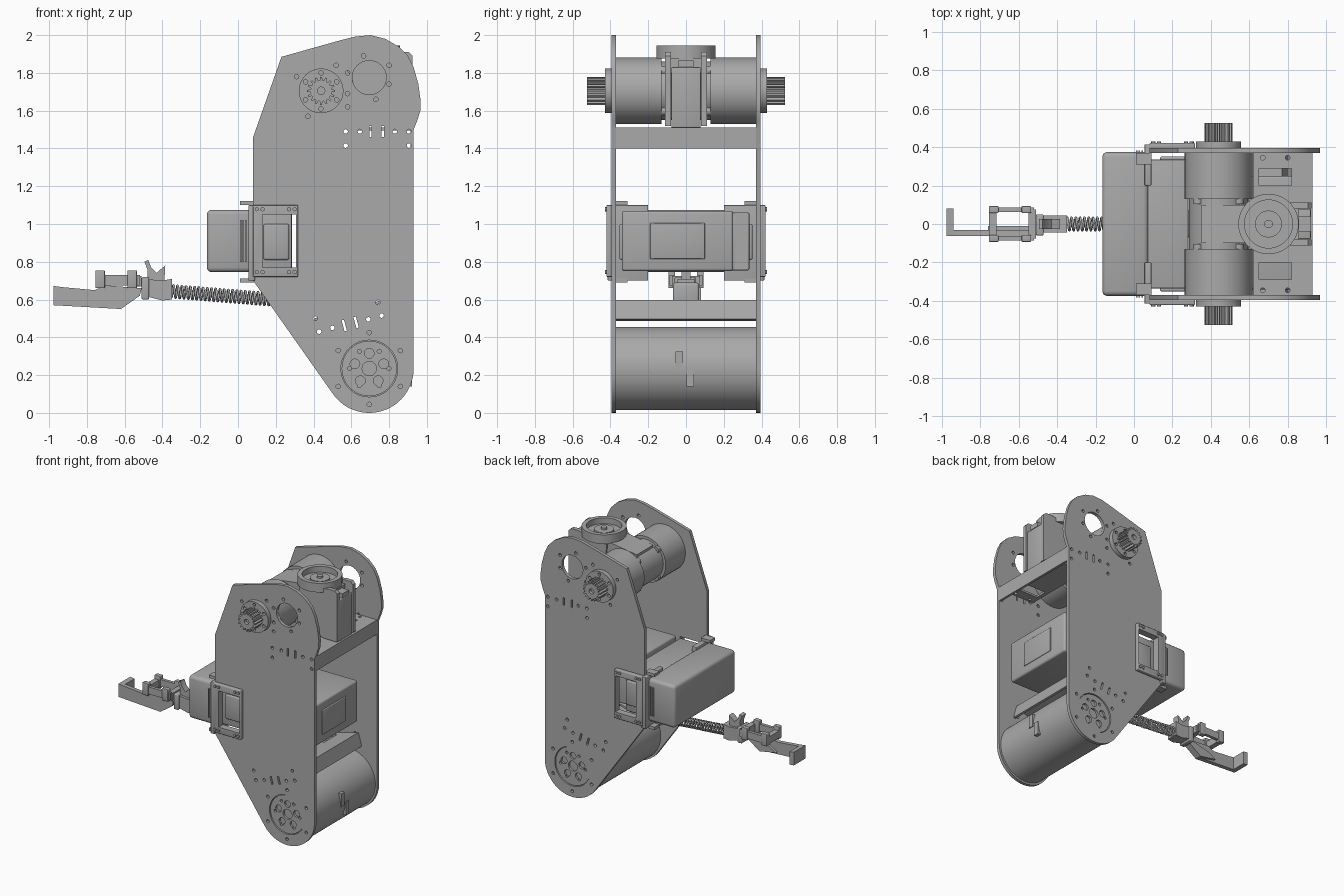
import bpy, bmesh, math
from mathutils import Vector, Matrix

cube = bpy.data.objects.get("Cube")
if cube:
    bpy.data.objects.remove(cube)

grey = bpy.data.materials.new("machine grey")
COLOR = (0.4, 0.4, 0.4, 1)
grey.diffuse_color = COLOR
grey.use_nodes = True
grey.node_tree.nodes["Principled BSDF"].inputs["Base Color"].default_value = COLOR
parts = []


def finish(name, bm):
    bmesh.ops.recalc_face_normals(bm, faces=bm.faces)
    me = bpy.data.meshes.new(name)
    bm.to_mesh(me)
    bm.free()
    me.materials.append(grey)
    ob = bpy.data.objects.new(name, me)
    bpy.context.collection.objects.link(ob)
    parts.append(ob)
    return ob


def prism(name, pts, y0, y1, bevel=0):
    """Extrude an x-z outline along y."""
    bm = bmesh.new()
    face = bm.faces.new([bm.verts.new((x, y0, z)) for x, z in pts])
    new = bmesh.ops.extrude_face_region(bm, geom=[face])["geom"]
    bmesh.ops.translate(bm, vec=(0, y1 - y0, 0),
                        verts=[v for v in new if isinstance(v, bmesh.types.BMVert)])
    if bevel:
        bmesh.ops.bevel(bm, geom=bm.edges[:], offset=bevel, segments=3,
                        profile=0.5, affect='EDGES')
    return finish(name, bm)


def box(name, x0, x1, y0, y1, z0, z1, bevel=0):
    return prism(name, [(x0, z0), (x1, z0), (x1, z1), (x0, z1)], y0, y1, bevel)


def circle(x, z, r, n=48, a0=0.0, a1=360.0):
    full = a1 - a0 >= 360
    steps = n if full else n - 1
    out = []
    for i in range(n):
        a = math.radians(a0 + (a1 - a0) * i / steps)
        out.append((x + r * math.cos(a), z + r * math.sin(a)))
    return out


def cyl(name, x, z, r, y0, y1, n=48):
    return prism(name, circle(x, z, r, n), y0, y1)


def cyl_z(name, x, y, r, z0, z1, n=48):
    ob = cyl(name, 0, 0, r, -z1, -z0, n)
    ob.data.transform(Matrix.Translation((x, y, 0)) @ Matrix.Rotation(-math.pi / 2, 4, 'X'))
    return ob


def cut(ob, *cutters):
    """Subtract cutters, bake the result and discard the cutters."""
    for c in cutters:
        c.hide_render = True
        m = ob.modifiers.new("cut", 'BOOLEAN')
        m.operation, m.solver, m.object = 'DIFFERENCE', 'EXACT', c
    bpy.context.view_layer.update()
    dg = bpy.context.evaluated_depsgraph_get()
    me = bpy.data.meshes.new_from_object(ob.evaluated_get(dg))
    ob.modifiers.clear()
    ob.data = me
    for c in cutters:
        parts.remove(c)
        bpy.data.objects.remove(c)
    return ob


def hole_set(spots, r, y0=-0.6, y1=0.6):
    return [cyl("hole_cutter", x, z, r, y0, y1, 12) for x, z in spots]


def tilt(ob, x, z, deg):
    """Rotate a part in the x-z plane around a point."""
    p = Vector((x, 0, z))
    ob.data.transform(Matrix.Translation(p) @ Matrix.Rotation(math.radians(-deg), 4, 'Y')
                      @ Matrix.Translation(-p))
    return ob


MOTOR = (0.44, 1.705)
AXLE = (0.695, 0.235)

# Side plates
outline = circle(*AXLE, 0.235, 24, 217, 360)
outline += [(0.93, 1.5), (0.95, 1.55), (0.965, 1.6), (0.967, 1.65), (0.955, 1.74),
            (0.93, 1.83), (0.9, 1.89), (0.85, 1.94), (0.78, 1.98), (0.7, 2.0),
            (0.62, 1.992), (0.54, 1.972), (0.23, 1.885), (0.08, 1.46), (0.08, 0.7)]
bolts = [(0.57, 1.49), (0.645, 1.49), (0.83, 1.49), (0.905, 1.49), (0.57, 1.415),
         (0.905, 1.415), (0.41, 0.5), (0.43, 0.43), (0.5, 0.45), (0.74, 0.585),
         (0.69, 0.495), (0.76, 0.515), (0.31, 1.78), (0.37, 1.57), (0.52, 1.84),
         (0.58, 1.62), (0.58, 1.69), (0.58, 1.8), (0.665, 1.89), (0.8, 1.84),
         (0.8, 1.74), (0.73, 1.66)]
bolts += [p for p in circle(*AXLE, 0.19, 6, 30, 390)]
for s, side in ((-1, "front"), (1, "back")):
    y0, y1 = sorted((s * 0.37, s * 0.395))
    plate = prism(side + "_side_plate", outline, y0, y1)
    cut(plate, *hole_set(bolts, 0.012),
        cyl("c", 0.695, 1.775, 0.09, -0.6, 0.6, 40), cyl("c", *AXLE, 0.15, -0.6, 0.6),
        box("c", 0.13, 0.31, -0.6, 0.6, 0.77, 1.05),
        *[box("c", x, x + 0.013, -0.6, 0.6, 1.46, 1.52) for x in (0.695, 0.76)],
        *[tilt(box("c", x, x + 0.013, -0.6, 0.6, 0.44, 0.5), 0.59, 0.47, 15)
          for x in (0.555, 0.62)])

    # Wheel hub set into the plate
    y0, y1 = sorted((s * 0.365, s * 0.388))
    hub = cyl(side + "_hub", *AXLE, 0.146, y0, y1)
    cut(hub, *hole_set(circle(*AXLE, 0.105, 6, 0, 360), 0.011),
        *hole_set(circle(*AXLE, 0.08, 5, 90, 450), 0.026), cyl("c", *AXLE, 0.038, -0.6, 0.6, 24))

    # Motor, flange and toothed pinion
    y0, y1 = sorted((s * 0.13, s * 0.37))
    cyl(side + "_motor", *MOTOR, 0.176, y0, y1, 64)
    for k in range(4):
        a = math.radians(45 + 90 * k)
        px, pz = MOTOR[0] + 0.15 * math.cos(a), MOTOR[1] + 0.15 * math.sin(a)
        y0, y1 = sorted((s * 0.105, s * 0.13))
        cyl(side + "_motor_foot", px, pz, 0.025, y0, y1, 16)
    y0, y1 = sorted((s * 0.39, s * 0.43))
    flange = cyl(side + "_motor_flange", *MOTOR, 0.118, y0, y1)
    cut(flange, *hole_set(circle(*MOTOR, 0.095, 6, 30, 390), 0.012))
    teeth = []
    for k in range(16):
        for da, r in ((-7, 0.056), (-4, 0.074), (4, 0.074), (7, 0.056)):
            a = math.radians(k * 22.5 + da)
            teeth.append((MOTOR[0] + r * math.cos(a), MOTOR[1] + r * math.sin(a)))
    y0, y1 = sorted((s * 0.42, s * 0.525))
    cut(prism(side + "_pinion", teeth, y0, y1), cyl("c", *MOTOR, 0.02, s * 0.5, s * 0.6, 16))

    # Window frame on the plate, with screws
    y0, y1 = sorted((s * 0.39, s * 0.422))
    frame = box(side + "_window_frame", 0.08, 0.318, y0, y1, 0.72, 1.1, 0.006)
    cut(frame, box("c", 0.13, 0.308, -0.6, 0.6, 0.77, 1.05))
    for x in (0.1, 0.13, 0.27, 0.3):
        for z in (0.745, 1.078):
            y0, y1 = sorted((s * 0.42, s * 0.43))
            cyl(side + "_frame_screw", x, z, 0.011, y0, y1, 12)

    # Tabs, side vents and corner brackets around the head box
    y0, y1 = sorted((s * 0.31, s * 0.37))
    for z in (0.69, 1.1):
        box(side + "_head_tab", 0.01, 0.09, y0, y1, z, z + 0.022)
    y0, y1 = sorted((s * 0.2, s * 0.415))
    box(side + "_head_bracket", 0.055, 0.09, y0, y1, 0.7, 1.1, 0.005)
    for k in range(3):
        y0, y1 = sorted((s * 0.37, s * 0.383))
        box(side + "_head_vent", 0.01 + k * 0.014, 0.018 + k * 0.014, y0, y1, 0.8, 1.02)
    y0, y1 = sorted((s * 0.33, s * 0.352))
    box(side + "_case_panel", 0.135, 0.27, y0, y1, 0.81, 1.0, 0.01)

    # Cheeks of the rear tower
    y0, y1 = sorted((s * 0.08, s * 0.112))
    prism(side + "_tower_cheek", [(0.62, 1.56), (0.82, 1.52), (0.925, 1.52), (0.925, 1.89),
                                  (0.905, 1.91), (0.85, 1.91), (0.6, 1.87)], y0, y1)

# Motor bridge, tower and turret ring
cyl("motor_bridge", *MOTOR, 0.155, -0.135, 0.135)
prism("ring_support", [(0.35, 1.6), (0.6, 1.56), (0.72, 1.68), (0.86, 1.8), (0.86, 1.88),
                       (0.56, 1.88), (0.35, 1.85)], -0.1, 0.1)
box("tower_block", 0.82, 0.92, -0.078, 0.078, 1.51, 1.83, 0.006)
box("tower_connector", 0.85, 0.92, -0.04, 0.04, 1.83, 1.865)
ring = cyl_z("turret_ring", 0.7, 0, 0.157, 1.875, 1.945, 64)
cut(ring, cyl_z("c", 0.7, 0, 0.125, 1.9, 2.1))
cyl_z("turret_core", 0.7, 0, 0.07, 1.89, 1.92, 32)
cyl_z("turret_pin", 0.7, 0, 0.022, 1.91, 1.935, 20)

# Upper cross channel
shelf = box("upper_channel_top", 0.62, 0.93, -0.37, 0.37, 1.495, 1.51)
slots = [box("c", 0.65, 0.82, s * 0.245 - 0.045, s * 0.245 + 0.045, 1.4, 1.6) for s in (-1, 1)]
cut(shelf, *slots, *[cyl_z("c", x, s * 0.345, 0.012, 1.4, 1.6, 12)
                     for x in (0.67, 0.8) for s in (-1, 1)])
box("upper_channel_web", 0.912, 0.93, -0.37, 0.37, 1.4, 1.505)

# Lower cross channel, tilted
shelf = box("lower_channel_top", 0.4, 0.78, -0.37, 0.37, 0.535, 0.55)
cut(shelf, *[box("c", 0.46, 0.62, y - 0.08, y + 0.08, 0.4, 0.7) for y in (-0.25, 0, 0.25)])
web = box("lower_channel_web", 0.764, 0.78, -0.37, 0.37, 0.445, 0.545)
for ob in (shelf, web):
    tilt(ob, 0.59, 0.54, 15)

# Drum with connectors
cyl("drum", *AXLE, 0.22, -0.372, 0.372, 96)
for y, z in ((-0.035, 0.275), (0.022, 0.19)):
    box("drum_connector", 0.88, 0.921, y - 0.02, y + 0.02, z - 0.05, z + 0.05)

# Head box and inner cases
box("head_box", -0.165, 0.075, -0.374, 0.374, 0.745, 1.075, 0.025)
box("front_case", 0.07, 0.283, -0.335, 0.335, 0.755, 1.06, 0.006)
box("rear_case", 0.318, 0.85, -0.34, 0.25, 0.75, 1.07, 0.015)
box("rear_case_panel", 0.845, 0.857, -0.19, 0.1, 0.815, 1.005, 0.005)
box("connector_strip", 0.27, 0.287, 0.26, 0.325, 0.76, 1.06)

# Spring tail and its mount
box("spring_mount", 0.17, 0.34, -0.07, 0.07, 0.56, 0.69, 0.015)
cv = bpy.data.curves.new("spring", 'CURVE')
cv.dimensions, cv.bevel_depth, cv.bevel_resolution = '3D', 0.0065, 1
sp = cv.splines.new('POLY')
coils, per = 25, 14
sp.points.add(coils * per)
for i, p in enumerate(sp.points):
    t, a = i / (coils * per), 2 * math.pi * i / per
    p.co = (-0.37 + 0.56 * t, 0.033 * math.cos(a), 0.645 - 0.045 * t + 0.033 * math.sin(a), 1)
cv.materials.append(grey)
spring = bpy.data.objects.new("spring", cv)
bpy.context.collection.objects.link(spring)

# Gripper wrist with horn
prism("wrist", [(-0.35, 0.6), (-0.35, 0.71), (-0.4, 0.7), (-0.5, 0.71), (-0.5, 0.62),
                (-0.4, 0.595)], -0.045, 0.045)
prism("horn", [(-0.39, 0.69), (-0.385, 0.78), (-0.41, 0.76), (-0.43, 0.74), (-0.46, 0.77),
               (-0.475, 0.81), (-0.495, 0.8), (-0.48, 0.76), (-0.48, 0.69)], -0.025, 0.025)
box("wrist_flange", -0.51, -0.47, -0.06, 0.05, 0.6, 0.72, 0.008)

# Gripper frame with rails and knuckles
for y in (-0.075, 0.075):
    box("gripper_rail", -0.75, -0.52, y - 0.012, y + 0.012, 0.675, 0.73)
    for x in (-0.73, -0.56):
        box("gripper_knuckle", x - 0.025, x + 0.025, y - 0.018, y + 0.018, 0.66, 0.755, 0.005)
for x in (-0.735, -0.53):
    box("gripper_crossbar", x - 0.02, x + 0.02, -0.075, 0.075, 0.67, 0.725)

# Bent jaw
prism("jaw", [(-0.975, 0.57), (-0.62, 0.55), (-0.52, 0.62), (-0.51, 0.66), (-0.7, 0.675),
              (-0.76, 0.65), (-0.975, 0.67)], -0.062, -0.03)
prism("jaw_tip", [(-0.977, 0.57), (-0.94, 0.568), (-0.94, 0.667), (-0.977, 0.672)], -0.062, 0.08)
prism("jaw_foot", [(-0.76, 0.575), (-0.62, 0.55), (-0.52, 0.62), (-0.54, 0.65), (-0.7, 0.61)],
      -0.05, -0.01)

# Smooth the rounded surfaces, keeping edges sharp
bpy.ops.object.select_all(action='DESELECT')
for ob in parts:
    ob.select_set(True)
bpy.context.view_layer.objects.active = parts[0]
bpy.ops.object.shade_smooth_by_angle(angle=math.radians(30))
